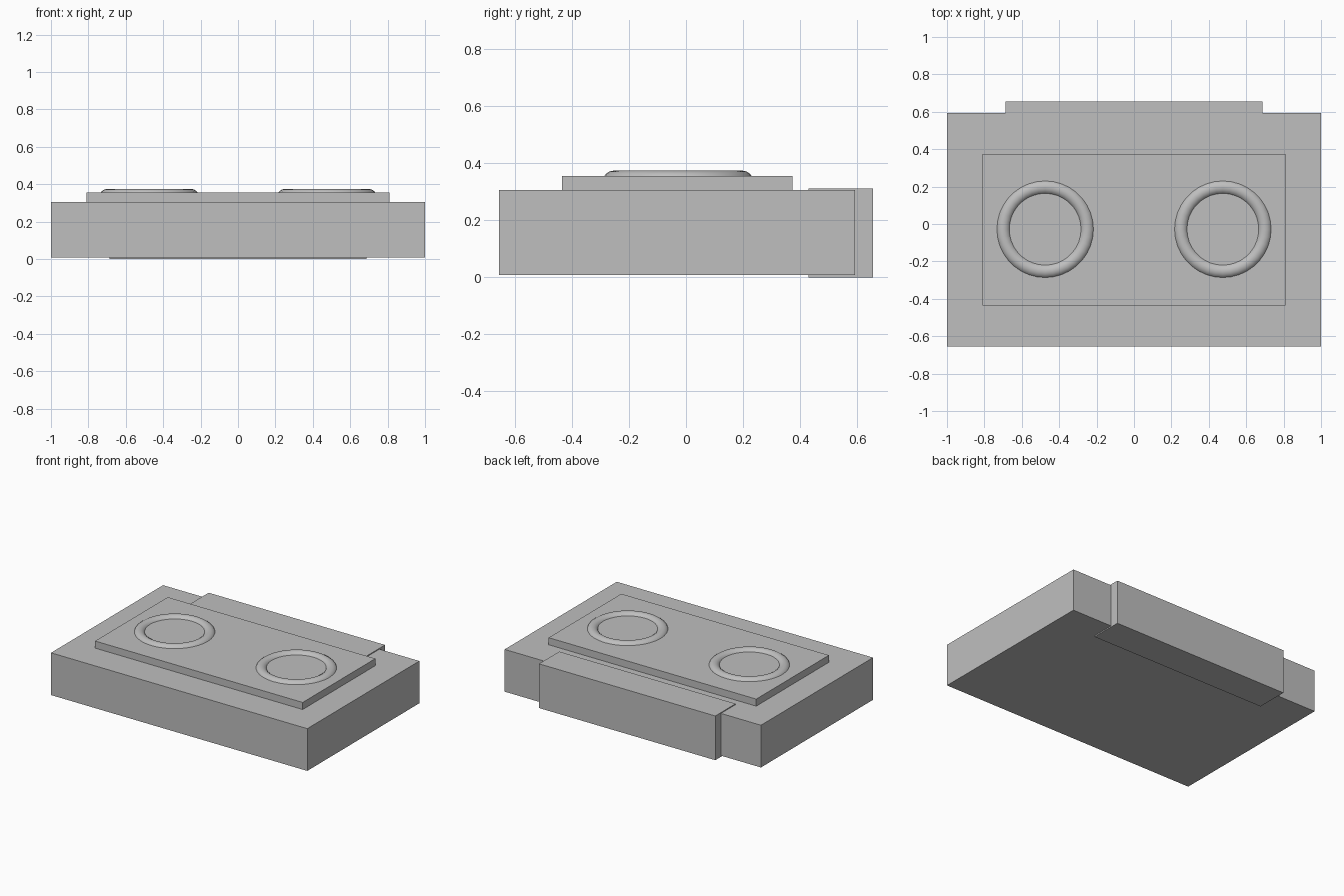
import bpy
import math

cube = bpy.data.objects.get("Cube")
if cube:
    bpy.data.objects.remove(cube, do_unlink=True)

grey = bpy.data.materials.new("plain_grey")
grey.use_nodes = True
colour = (0.52, 0.52, 0.52, 1)
grey.diffuse_color = colour
grey.node_tree.nodes["Principled BSDF"].inputs["Base Color"].default_value = colour


def box(name, low, high):
    """Box spanning two opposite corners."""
    centre = [(a + b) / 2 for a, b in zip(low, high)]
    bpy.ops.mesh.primitive_cube_add(size=1, location=centre)
    ob = bpy.context.object
    ob.name = name
    ob.scale = [b - a for a, b in zip(low, high)]
    bpy.ops.object.transform_apply(location=False, rotation=False, scale=True)
    ob.data.materials.append(grey)


def ring(name, x):
    """Raised ring, half sunk into the top plate."""
    bpy.ops.mesh.primitive_torus_add(
        location=(x, -0.028, 0.335), major_radius=0.225, minor_radius=0.04,
        major_segments=36, minor_segments=16)
    ob = bpy.context.object
    ob.name = name
    ob.data.materials.append(grey)
    bpy.ops.object.shade_smooth_by_angle(angle=math.radians(40))


# Main slab, raised plate and the block set into the back edge
box("base_slab", (-1, -0.656, 0.008), (1, 0.593, 0.306))
box("top_plate", (-0.81, -0.436, 0.29), (0.81, 0.374, 0.356))
box("back_block", (-0.688, 0.43, 0), (0.688, 0.656, 0.312))

# Pair of rings on the plate
for side, x in (("left", 0.475), ("right", -0.475)):
    ring(side + "_ring", x)
